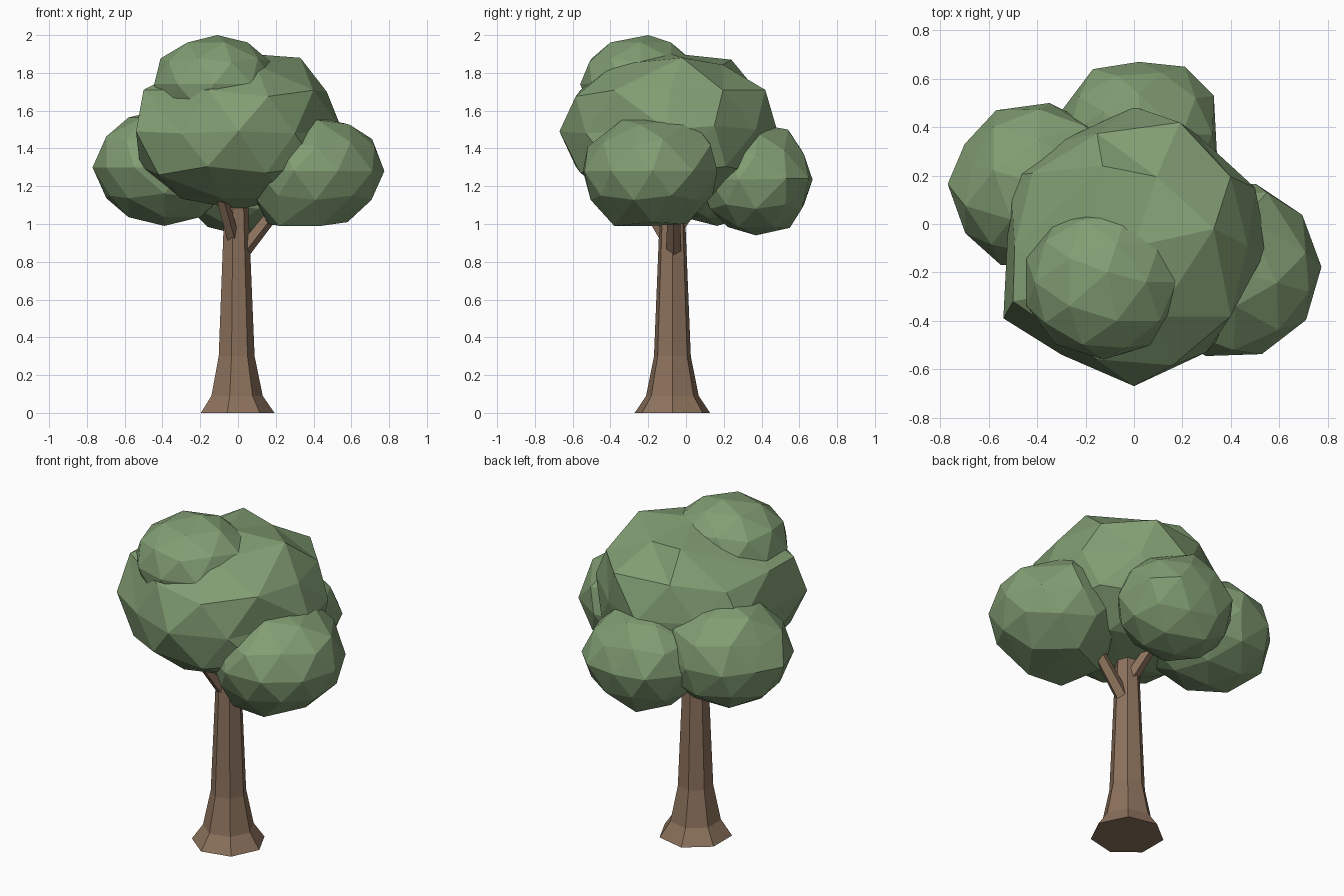
import bpy, bmesh, math
from mathutils import Vector, Matrix

cube = bpy.data.objects.get("Cube")
if cube:
    bpy.data.objects.remove(cube, do_unlink=True)


def material(name, rgb):
    mat = bpy.data.materials.new(name)
    mat.use_nodes = True
    colour = (*rgb, 1.0)
    mat.diffuse_color = colour
    mat.node_tree.nodes["Principled BSDF"].inputs["Base Color"].default_value = colour
    return mat


leaf_green = material("leaf_green", (0.222, 0.34, 0.172))
bark_brown = material("bark_brown", (0.262, 0.168, 0.108))


def finish(name, bm, mat):
    bmesh.ops.recalc_face_normals(bm, faces=bm.faces)
    mesh = bpy.data.meshes.new(name)
    bm.to_mesh(mesh)
    bm.free()
    mesh.materials.append(mat)
    obj = bpy.data.objects.new(name, mesh)
    bpy.context.collection.objects.link(obj)
    return obj


def leaf_clump(name, centre, radii, turn=0, corners=()):
    """Faceted ellipsoid of foliage; the nearest vertex is pulled to each corner."""
    bm = bmesh.new()
    place = (Matrix.Translation(centre) @ Matrix.Diagonal((*radii, 1))
             @ Matrix.Rotation(math.radians(turn), 4, 'Z'))
    bmesh.ops.create_icosphere(bm, subdivisions=2, radius=1, matrix=place)
    for corner in map(Vector, corners):
        nearest = min(bm.verts, key=lambda v: (v.co - corner).length)
        nearest.co = corner
    return finish(name, bm, leaf_green)


def limb(name, rings, sides):
    """Tapered limb through (point, radius) rings, capped at both ends."""
    bm = bmesh.new()
    axis = Vector(rings[-1][0]) - Vector(rings[0][0])
    spin = Vector((0, 0, 1)).rotation_difference(axis)
    loops = []
    for point, radius in rings:
        loop = []
        for i in range(sides):
            a = math.tau * i / sides
            offset = spin @ Vector((math.cos(a), math.sin(a), 0)) * radius
            loop.append(bm.verts.new(Vector(point) + offset))
        loops.append(loop)
    for low, high in zip(loops, loops[1:]):
        for i in range(sides):
            j = (i + 1) % sides
            bm.faces.new((low[i], low[j], high[j], high[i]))
    bm.faces.new(loops[0])
    bm.faces.new(loops[-1])
    return finish(name, bm, bark_brown)


# Trunk with a flared foot
profile = [(0, 0.205), (0.09, 0.143), (0.3, 0.1), (1.09, 0.067)]
limb("trunk", [((-0.012, -0.072, z), r) for z, r in profile], 7)

# Branches reaching into the foliage
limb("left_branch", [((0.02, -0.065, 0.85), 0.042), ((0.25, -0.065, 1.14), 0.034)], 5)
limb("front_branch", [((-0.02, -0.09, 0.9), 0.036), ((-0.11, -0.28, 1.22), 0.032)], 5)
limb("back_branch", [((-0.012, -0.05, 0.98), 0.04), ((-0.06, 0.08, 1.15), 0.032)], 5)

# Foliage
leaf_clump("main_foliage", (0, -0.093, 1.49), (0.58, 0.577, 0.415), corners=[
    (-0.54, -0.39, 1.49), (-0.51, 0.2, 1.5), (-0.3, -0.54, 1.48),
    (0.55, -0.1, 1.5), (0.5, 0.15, 1.52), (0.3, -0.53, 1.48),
    (0.26, 0.37, 1.5), (-0.31, 0.34, 1.5), (-0.5, -0.32, 1.71),
    (0.47, -0.09, 1.7), (0.33, -0.02, 1.88), (-0.13, 0.24, 1.87),
    (0.19, 0.42, 1.71), (-0.42, -0.4, 1.26)])
leaf_clump("top_foliage", (-0.125, -0.24, 1.74), (0.335, 0.32, 0.26), corners=[
    (-0.11, -0.2, 2.0), (-0.12, 0.07, 1.76)])
leaf_clump("right_foliage", (-0.39, 0.165, 1.3), (0.38, 0.345, 0.31), 18, [
    (-0.7, 0.33, 1.31), (-0.57, 0.47, 1.3), (-0.35, 0.5, 1.3), (-0.55, -0.17, 1.3),
    (-0.67, 0.24, 1.43), (-0.68, 0.07, 1.15)])
leaf_clump("left_foliage", (0.4, -0.19, 1.28), (0.375, 0.37, 0.29), -16, [
    (0.71, -0.12, 1.45), (0.46, 0.03, 1.55), (0.42, -0.34, 1.55), (0.55, 0.13, 1.42),
    (0.44, -0.38, 0.99), (0.58, -0.18, 1.01), (0.4, 0.0, 1.0),
    (0.22, -0.36, 0.99), (0.16, -0.11, 1.0)])
leaf_clump("back_foliage", (0.02, 0.37, 1.235), (0.34, 0.3, 0.295), corners=[
    (-0.17, 0.64, 1.24), (0.21, 0.65, 1.24), (0.33, 0.53, 1.24),
    (0.02, 0.54, 1.5), (-0.05, 0.55, 0.98)])
